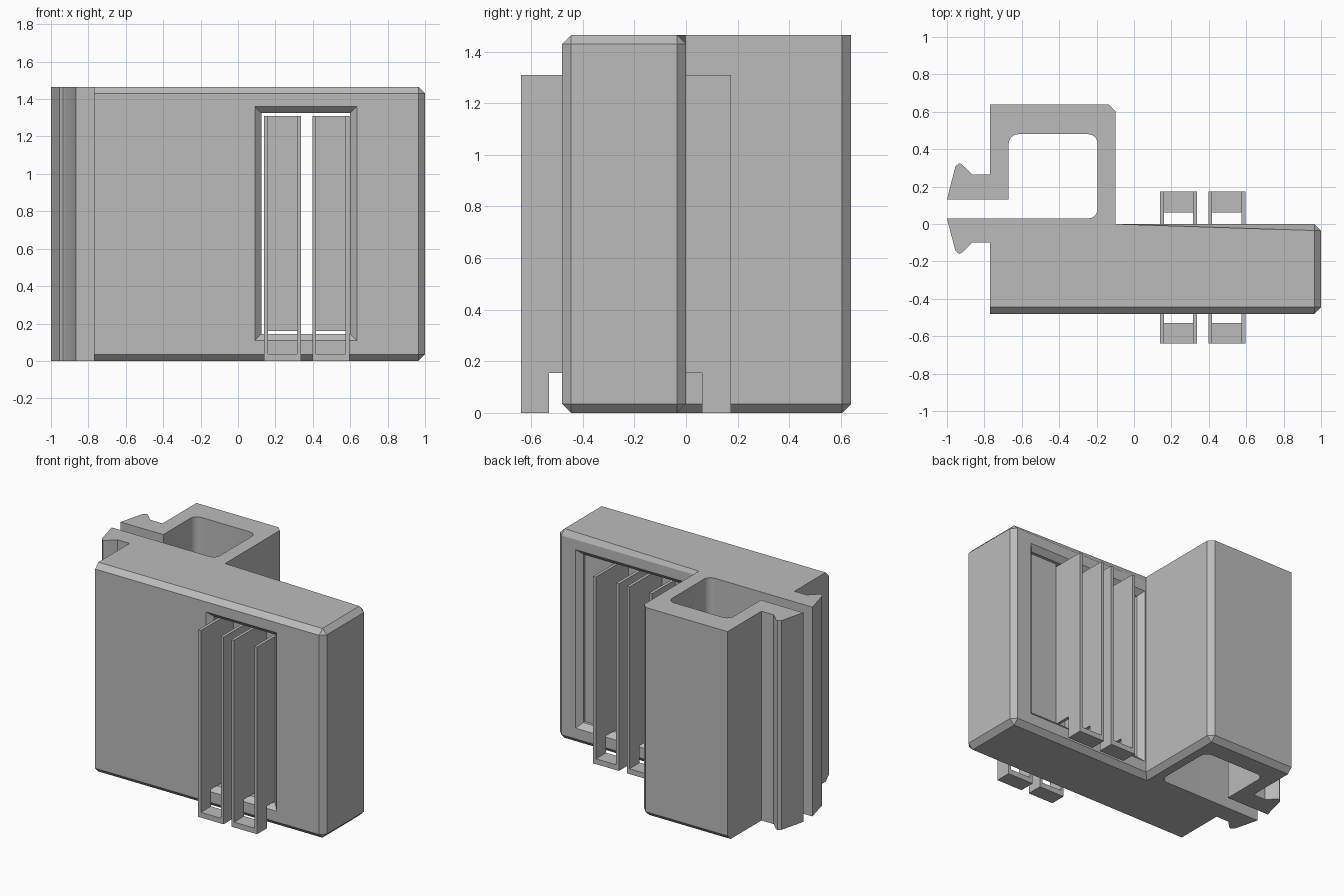
import bpy, bmesh, math

if "Cube" in bpy.data.objects:
    bpy.data.objects.remove(bpy.data.objects["Cube"])

H = 1.465      # overall height
C = 0.035      # chamfer size

grey = bpy.data.materials.new("plain grey")
grey.diffuse_color = (0.5, 0.5, 0.5, 1)
grey.use_nodes = True
grey.node_tree.nodes["Principled BSDF"].inputs["Base Color"].default_value = grey.diffuse_color


def make(name, bm):
    bmesh.ops.recalc_face_normals(bm, faces=bm.faces)
    me = bpy.data.meshes.new(name)
    bm.to_mesh(me)
    bm.free()
    ob = bpy.data.objects.new(name, me)
    bpy.context.collection.objects.link(ob)
    me.materials.append(grey)
    return ob


def prism(bm, base, offset):
    """Extrude a closed loop of 3D points along an offset."""
    lo = [bm.verts.new(p) for p in base]
    hi = [bm.verts.new([a + b for a, b in zip(p, offset)]) for p in base]
    bm.faces.new(lo)
    bm.faces.new(hi[::-1])
    for i in range(len(lo)):
        j = (i + 1) % len(lo)
        bm.faces.new((lo[i], hi[i], hi[j], lo[j]))


def box(bm, x0, x1, y0, y1, z0, z1):
    prism(bm, [(x0, y0, z0), (x1, y0, z0), (x1, y1, z0), (x0, y1, z0)], (0, 0, z1 - z0))


def arc(cx, cy, r, a0, a1, n=6):
    return [(cx + r * math.cos(math.radians(a0 + (a1 - a0) * i / n)),
             cy + r * math.sin(math.radians(a0 + (a1 - a0) * i / n))) for i in range(n + 1)]


# Body: box and clamp with hooked jaws, drawn as one plan outline
plan = [(-.77, -.48), (1, -.48), (1, 0), (-.1, 0), (-.1, .64), (-.77, .64),
        (-.77, .265), (-.865, .265), (-.92, .318), (-.935, .325), (-.955, .308), (-1, .13),
        (-.67, .13)]
plan += arc(-.62, .43, .05, 180, 90) + arc(-.245, .43, .05, 90, 0) + arc(-.245, .08, .05, 0, -90)
plan += [(-1, .03), (-.955, -.143), (-.935, -.16), (-.92, -.153), (-.865, -.1), (-.77, -.1)]
bm = bmesh.new()
prism(bm, [(x, y, 0) for x, y in plan], (0, 0, H))


def chamfered(edge):
    a, b = (v.co for v in edge.verts)
    m = (a + b) / 2
    near = lambda p, q: abs(p - q) < 1e-4
    if abs(a.z - b.z) > .1:                      # upright corners
        return any(near(m.x, x) and near(m.y, y) for x, y in ((1, 0), (1, -.48), (-.1, .64)))
    box_rim = near(m.y, -.48) or near(m.x, 1) or near(m.y, 0) and near(m.x, .45)
    block_rim = near(m.x, -.1) or near(m.y, .64)
    return box_rim or (block_rim and m.z < .1)


bm.normal_update()
bmesh.ops.bevel(bm, geom=[e for e in bm.edges if chamfered(e)], offset=C,
                segments=1, affect='EDGES', clamp_overlap=False)
body = make("body", bm)


# Window cutters lofted through rectangles (y, x0, x1, z0, z1)
def loft_cut(name, sections):
    bm = bmesh.new()
    rings = [[bm.verts.new(p) for p in ((x0, y, z0), (x1, y, z0), (x1, y, z1), (x0, y, z1))]
             for y, x0, x1, z0, z1 in sections]
    for a, b in zip(rings, rings[1:]):
        for i in range(4):
            j = (i + 1) % 4
            bm.faces.new((a[i], a[j], b[j], b[i]))
    bm.faces.new(rings[0])
    bm.faces.new(rings[-1])
    cutter = make(name, bm)
    cutter.hide_render = True
    mod = body.modifiers.new(name, 'BOOLEAN')
    mod.object = cutter
    mod.operation = 'DIFFERENCE'
    mod.solver = 'EXACT'
    bpy.context.view_layer.objects.active = body
    bpy.ops.object.modifier_apply(modifier=name)
    bpy.data.objects.remove(cutter)


loft_cut("back_recess_cutter", [(.005, -.095, .86, .105, 1.365), (-.035, -.055, .82, .145, 1.325),
                                (-.055, -.055, .82, .145, 1.325)])
loft_cut("front_window_cutter", [(-.485, .085, .64, .105, 1.365), (-.445, .125, .6, .145, 1.325),
                                 (-.03, .125, .6, .145, 1.325)])

# Two slotted clips standing in the window: side plates, web and feet
side = [(-.64, 0), (-.53, 0), (-.53, .155), (.062, .155), (.062, 0), (.175, 0), (.175, 1.31), (-.64, 1.31)]
T = .021
for name, x0, x1 in (("left_clip", .14, .336), ("right_clip", .397, .596)):
    bm = bmesh.new()
    for x in (x0, x1 - T):
        prism(bm, [(x, y, z) for y, z in side], (T, 0, 0))
    box(bm, x0 + T, x1 - T, -.28, -.185, .16, 1.31)
    for y0, y1 in ((-.64, -.53), (.062, .175)):
        box(bm, x0 + T, x1 - T, y0, y1, 0, .037)
    make(name, bm)

# Smooth the rounded clamp corners only
bpy.ops.object.select_all(action='DESELECT')
body.select_set(True)
bpy.context.view_layer.objects.active = body
bpy.ops.object.shade_smooth_by_angle(angle=math.radians(20))
